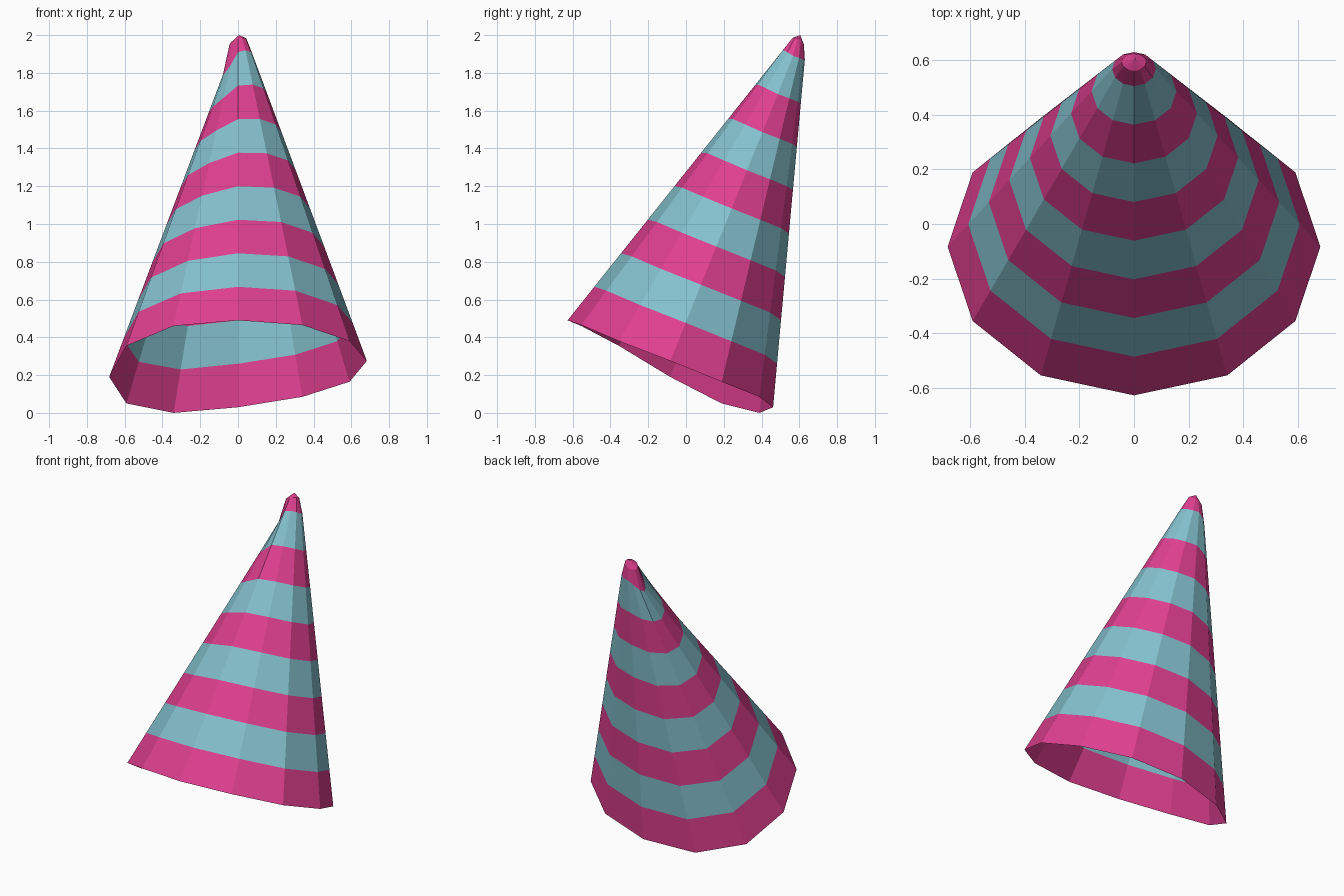
import bpy, bmesh
from math import sin, cos, pi

if "Cube" in bpy.data.objects:
    bpy.data.objects.remove(bpy.data.objects["Cube"])

SIDES, STRIPES = 12, 8
# Heights around the uneven rim and the last stripe edge, from the front towards +x
RIM_Z = [.49, .465, .38, .275, .165, .085, .03, 0, .05, .19, .355, .46]
NECK_Z = [1.91, 1.92, 1.91, 1.89, 1.88, 1.87, 1.87, 1.84, 1.81, 1.79, 1.80, 1.84]


def oval(rx, ry, cy, heights):
    return [(rx * sin(2 * pi * i / SIDES), cy - ry * cos(2 * pi * i / SIDES), heights[i])
            for i in range(SIDES)]


def material(name, color):
    m = bpy.data.materials.new(name)
    m.diffuse_color = (*color, 1)
    m.use_nodes = True
    m.node_tree.nodes["Principled BSDF"].inputs["Base Color"].default_value = m.diffuse_color
    return m


# Striped cone: rings blended evenly from the rim to the neck
rim = oval(.682, .544, -.083, RIM_Z)
neck = oval(.08, .062, .567, NECK_Z)
rings = []
for k in range(STRIPES + 1):
    t = k / STRIPES
    rings.append([[a + (b - a) * t for a, b in zip(p, q)] for p, q in zip(rim, neck)])
# Rounded tip
tip_z = [1.965 + .015 * cos(2 * pi * i / SIDES) + .015 * sin(2 * pi * i / SIDES)
         for i in range(SIDES)]
rings.append(oval(.045, .032, .592, tip_z))

bm = bmesh.new()
verts = [[bm.verts.new(p) for p in ring] for ring in rings]
for k in range(len(verts) - 1):
    for i in range(SIDES):
        j = (i + 1) % SIDES
        f = bm.faces.new((verts[k][i], verts[k][j], verts[k + 1][j], verts[k + 1][i]))
        f.material_index = k % 2
apex = bm.verts.new((.005, .605, 2.0))
for i in range(SIDES):
    bm.faces.new((verts[-1][i], verts[-1][(i + 1) % SIDES], apex))

mesh = bpy.data.meshes.new("party_hat")
bm.to_mesh(mesh)
bm.free()
mesh.materials.append(material("pink", (.74, .05, .28)))
mesh.materials.append(material("pale_blue", (.23, .53, .61)))
hat = bpy.data.objects.new("party_hat", mesh)
bpy.context.collection.objects.link(hat)
